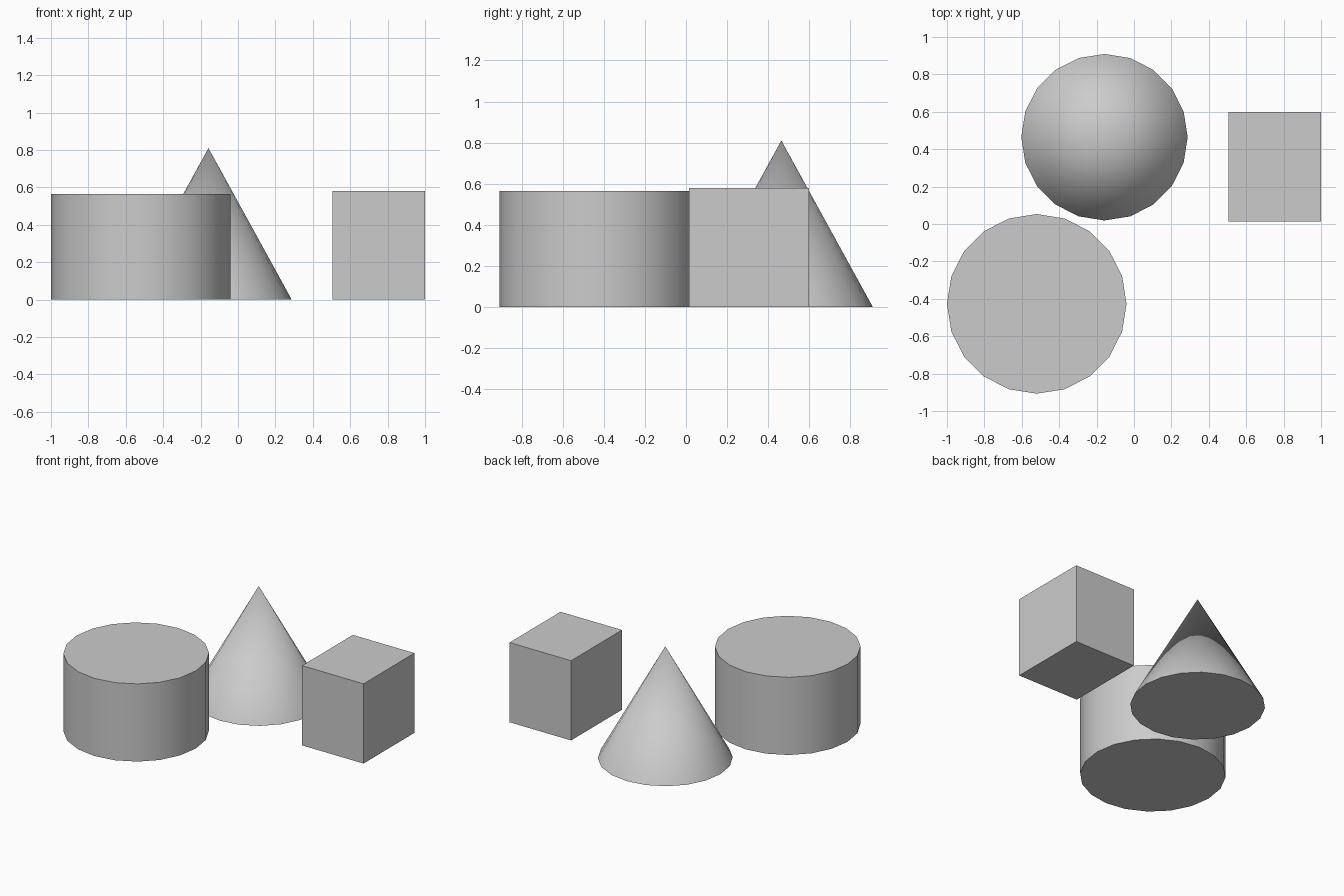
import bpy
from math import radians

cube = bpy.data.objects.get("Cube")
if cube:
    bpy.data.objects.remove(cube, do_unlink=True)

# One plain grey for every block
grey = bpy.data.materials.new("plain_grey")
colour = (0.6, 0.6, 0.6, 1.0)
grey.use_nodes = True
grey.diffuse_color = colour
grey.node_tree.nodes["Principled BSDF"].inputs["Base Color"].default_value = colour

SIDES = 20


def finish(name, smooth=False):
    """Name the new block, colour it and round the shading of its wall."""
    obj = bpy.context.active_object
    obj.name = obj.data.name = name
    obj.data.materials.append(grey)
    if smooth:
        bpy.ops.object.shade_smooth_by_angle(angle=radians(30))
    return obj


# Cylinder block, front right
height = 0.565
bpy.ops.mesh.primitive_cylinder_add(
    vertices=SIDES, radius=0.48, depth=height, location=(-0.52, -0.427, height / 2))
finish("cylinder_block", smooth=True)

# Cone block, back centre
height = 0.81
bpy.ops.mesh.primitive_cone_add(
    vertices=SIDES, radius1=0.445, radius2=0, depth=height,
    location=(-0.158, 0.464, height / 2))
finish("cone_block", smooth=True)

# Box block, back left
size = (0.495, 0.585, 0.58)
bpy.ops.mesh.primitive_cube_add(size=1, location=(0.7525, 0.307, size[2] / 2))
box = finish("box_block")
box.scale = size
bpy.ops.object.transform_apply(location=False, rotation=False, scale=True)
